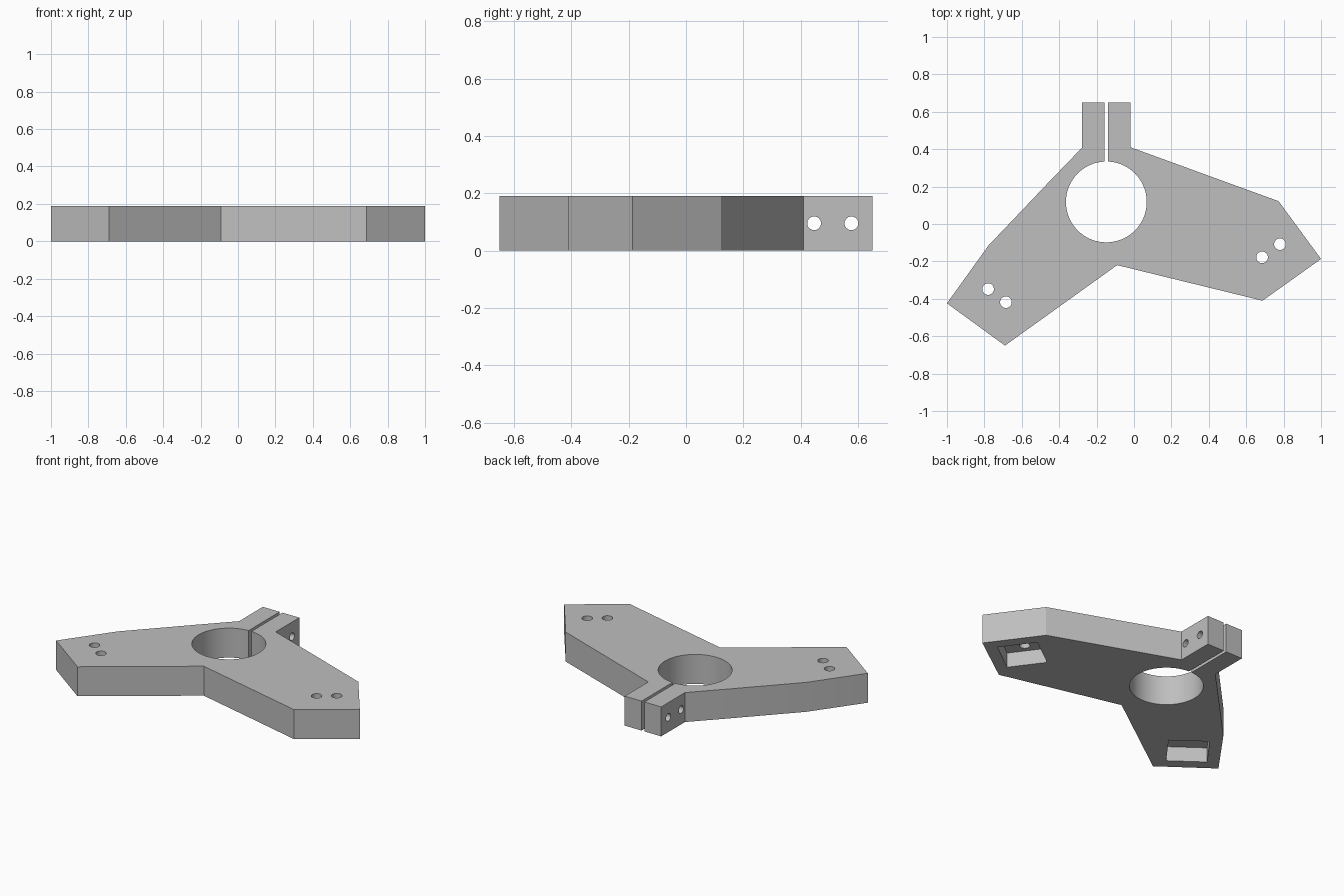
import bpy, bmesh
from math import atan2, pi
from mathutils import Matrix, Vector

if "Cube" in bpy.data.objects:
    bpy.data.objects.remove(bpy.data.objects["Cube"])

HEIGHT = 0.19
BORE = Vector((-0.148, 0.118, 0))

grey = bpy.data.materials.new("light_grey")
grey.use_nodes = True
colour = (0.52, 0.52, 0.52, 1)
grey.diffuse_color = colour
grey.node_tree.nodes["Principled BSDF"].inputs["Base Color"].default_value = colour


def make_object(name, bm):
    bmesh.ops.recalc_face_normals(bm, faces=bm.faces)
    mesh = bpy.data.meshes.new(name)
    bm.to_mesh(mesh)
    bm.free()
    mesh.materials.append(grey)
    obj = bpy.data.objects.new(name, mesh)
    bpy.context.collection.objects.link(obj)
    return obj


def cut(target, cutter):
    # subtract a temporary solid from the target
    bpy.context.view_layer.objects.active = target
    mod = target.modifiers.new("cut", 'BOOLEAN')
    mod.operation = 'DIFFERENCE'
    mod.solver = 'EXACT'
    mod.object = cutter
    bpy.ops.object.modifier_apply(modifier=mod.name)
    bpy.data.objects.remove(cutter)


def drill(target, centre, radius, length, sides, rotation=Matrix()):
    bm = bmesh.new()
    bmesh.ops.create_cone(bm, cap_ends=True, segments=sides, radius1=radius,
                          radius2=radius, depth=length,
                          matrix=Matrix.Translation(centre) @ rotation)
    cut(target, make_object("drill_cutter", bm))


def mill(target, centre, size, angle=0):
    bm = bmesh.new()
    bmesh.ops.create_cube(bm, size=1, matrix=Matrix.Translation(centre)
                          @ Matrix.Rotation(angle, 4, 'Z')
                          @ Matrix.Diagonal((*size, 1)))
    cut(target, make_object("pocket_cutter", bm))


# Flat two-armed plate with the clamp tab at the back
outline = [(-1, -0.424), (-0.69, -0.65), (-0.09, -0.22), (0.687, -0.41),
           (1, -0.187), (0.773, 0.122), (-0.018, 0.41), (-0.018, 0.65),
           (-0.278, 0.65), (-0.278, 0.408), (-0.467, 0.212), (-0.778, -0.115)]
bm = bmesh.new()
face = bm.faces.new([bm.verts.new((x, y, 0)) for x, y in outline])
extruded = bmesh.ops.extrude_face_region(bm, geom=[face])["geom"]
bmesh.ops.translate(bm, vec=(0, 0, HEIGHT),
                    verts=[v for v in extruded if isinstance(v, bmesh.types.BMVert)])
bracket = make_object("clamp_bracket", bm)

# Central bore and the clamp slit running from it through the tab
drill(bracket, BORE + Vector((0, 0, HEIGHT / 2)), 0.216, 1, 96)
mill(bracket, (BORE.x, 0.5, HEIGHT / 2), (0.02, 0.5, 1))

# Clamp screw holes across the tab
for y in (0.447, 0.577):
    drill(bracket, (BORE.x, y, HEIGHT / 2), 0.024, 0.6, 32,
          Matrix.Rotation(pi / 2, 4, 'Y'))

# Square pocket underneath each arm, with two mounting holes above it
for holes in ([(-0.78, -0.348), (-0.685, -0.418)], [(0.78, -0.108), (0.685, -0.178)]):
    outer, inner = (Vector((*p, 0)) for p in holes)
    along = outer - inner
    mill(bracket, (outer + inner) / 2, (0.24, 0.24, HEIGHT),
         atan2(along.y, along.x))
    for hole in (outer, inner):
        drill(bracket, hole, 0.031, 1, 32)

# Smooth round walls, crisp edges
bpy.ops.object.select_all(action='DESELECT')
bracket.select_set(True)
bpy.context.view_layer.objects.active = bracket
bpy.ops.object.shade_smooth_by_angle()
